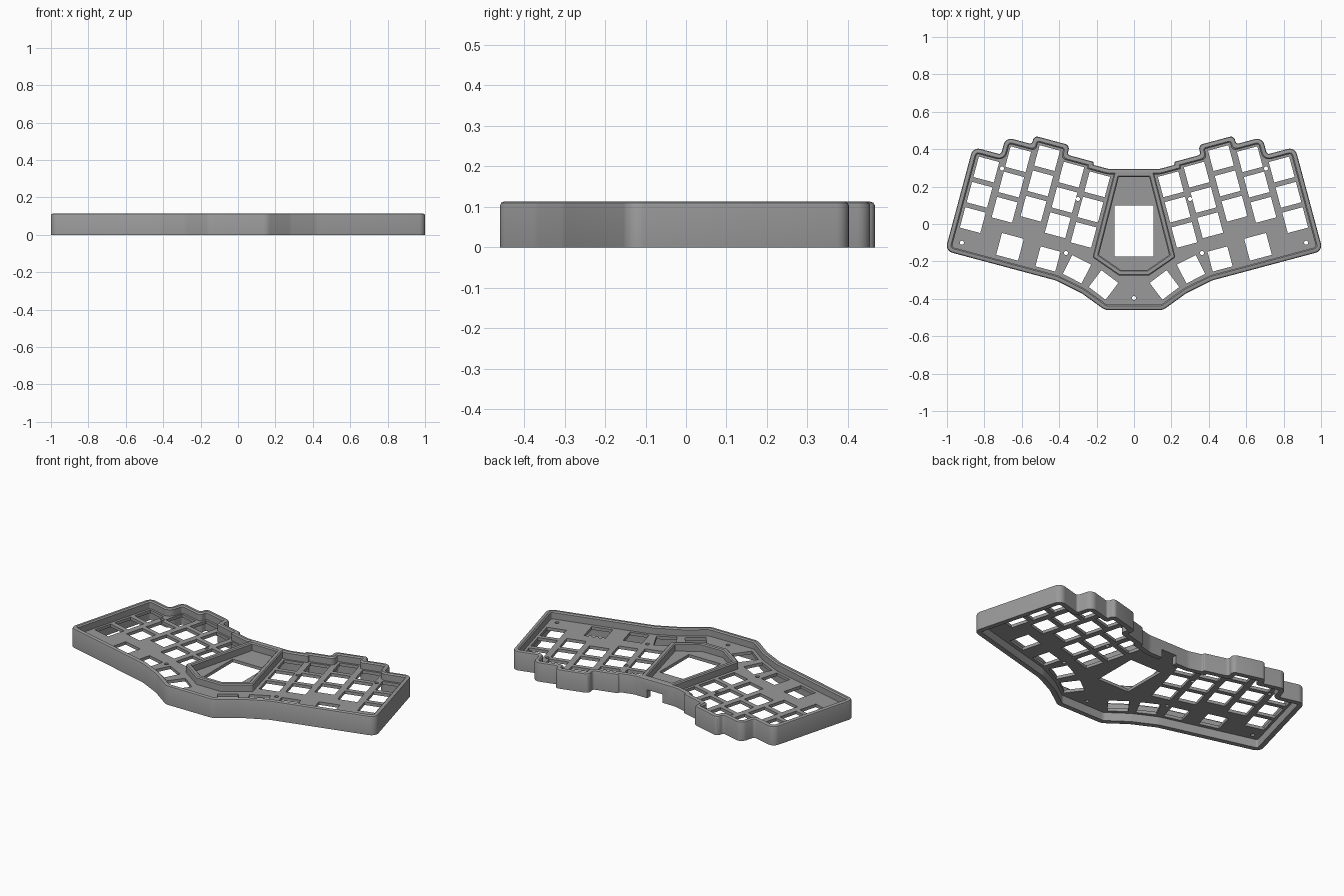
import bpy, bmesh, math
from mathutils import Vector

if "Cube" in bpy.data.objects:
    bpy.data.objects.remove(bpy.data.objects["Cube"])

TILT = math.radians(15)
HEIGHT, PLATE_LOW, PLATE_HIGH = 0.113, 0.050, 0.068

grey = bpy.data.materials.new("case grey")
grey.diffuse_color = (0.32, 0.32, 0.32, 1)
grey.use_nodes = True
grey.node_tree.nodes["Principled BSDF"].inputs["Base Color"].default_value = grey.diffuse_color


def tilted(u, v):
    """Point of the right key block, whose axes are turned by TILT."""
    c, s = math.cos(TILT), math.sin(TILT)
    return (u * c - v * s, u * s + v * c)


def mirrored(half):
    """Close a clockwise right half (x, y, radius) with its mirror image."""
    return half + [(-x, y, r) for x, y, r in reversed(half)]


def rounded(poly, inset=0.0, steps=6):
    """Inset a clockwise polygon and round its corners concentrically."""
    n = len(poly)
    pts = [Vector(p[:2]) for p in poly]
    dirs = [(pts[(i + 1) % n] - pts[i]).normalized() for i in range(n)]
    normals = [Vector((d.y, -d.x)) for d in dirs]
    moved = []
    for i in range(n):
        a, b = normals[i - 1], normals[i]
        moved.append(pts[i] + (a + b) * (inset / (1 + a.dot(b))))
    out = []
    for i in range(n):
        d1, d2 = dirs[i - 1], dirs[i]
        turn = d1.x * d2.y - d1.y * d2.x
        side = 1 if turn < 0 else -1
        angle = math.atan2(turn, d1.dot(d2))
        tan_half = abs(math.tan(angle / 2))
        r = max(poly[i][2] - side * inset, 0.004)
        room = 0.48 * min((moved[i] - moved[i - 1]).length,
                          (moved[(i + 1) % n] - moved[i]).length)
        r = min(r, room / tan_half)
        centre = moved[i] - d1 * r * tan_half + normals[i - 1] * side * r
        spoke = -normals[i - 1] * side * r
        for k in range(steps + 1):
            c, s = math.cos(angle * k / steps), math.sin(angle * k / steps)
            out.append(centre + Vector((spoke.x * c - spoke.y * s,
                                        spoke.x * s + spoke.y * c)))
    return out


def wall(name, poly, profile):
    """Sweep a closed (inset, z) profile around a rounded polygon."""
    bm = bmesh.new()
    rings = [[bm.verts.new((p.x, p.y, z)) for p in rounded(poly, inset)]
             for inset, z in profile]
    n = len(rings[0])
    for k, ring in enumerate(rings):
        below = rings[k - 1]
        for i in range(n):
            j = (i + 1) % n
            bm.faces.new((below[i], below[j], ring[j], ring[i]))
    bmesh.ops.recalc_face_normals(bm, faces=bm.faces)
    mesh = bpy.data.meshes.new(name)
    bm.to_mesh(mesh)
    bm.free()
    obj = bpy.data.objects.new(name, mesh)
    bpy.context.collection.objects.link(obj)
    mesh.materials.append(grey)
    return obj


def square(x, y, angle, size):
    h = size / 2
    c, s = math.cos(angle), math.sin(angle)
    return [Vector((x + a * c - b * s, y + a * s + b * c))
            for a, b in ((-h, -h), (h, -h), (h, h), (-h, h))]


# Case outline: stepped back edge, outer side, bent front edge
half = [(0.135, 0.294, 0.10)]
for u, v, r in [(0.293, 0.249, 0.015), (0.293, 0.265, 0.02),
                (0.44, 0.265, 0.015), (0.44, 0.318, 0.035),
                (0.638, 0.318, 0.035), (0.638, 0.271, 0.015),
                (0.783, 0.271, 0.04), (0.783, 0.175, 0.015),
                (0.938, 0.175, 0.04), (0.938, -0.40, 0.04)]:
    half.append((*tilted(u, v), r))
half += [(0.417, -0.302, 0.15), (0.28, -0.37, 0.15), (0.155, -0.46, 0.06)]
outline = mirrored(half)

# Outer wall with softened rim
case_wall = wall("case_wall", outline, [
    (0, 0), (0, 0.103), (0.003, 0.110), (0.010, HEIGHT),
    (0.022, HEIGHT), (0.029, 0.106), (0.029, 0)])

# Ridge around the centre display bay
bay = mirrored([(0.105, 0.280, 0.008), (0.222, -0.178, 0.012),
                (0.08, -0.276, 0.012)])
wall("display_bay_ridge", bay, [
    (0, PLATE_LOW + 0.005), (0, 0.107), (0.006, HEIGHT),
    (0.024, HEIGHT), (0.030, 0.107), (0.030, PLATE_LOW + 0.005)])

# Key openings: five staggered columns of three, then the front row
keys = []
for u, v in [(0.245, 0.014), (0.392, 0.028), (0.540, 0.080),
             (0.688, 0.034), (0.838, -0.063)]:
    keys += [(*tilted(u, v + row * 0.14), TILT, 0.113) for row in (-1, 0, 1)]
keys += [(0.663, -0.122, TILT, 0.121), (0.46, -0.187, TILT, 0.110),
         (0.305, -0.242, math.radians(27), 0.113),
         (0.163, -0.326, math.radians(37), 0.113)]
loops = [rounded(outline, 0.015)]
for x, y, angle, size in keys:
    loops += [square(x, y, angle, size), square(-x, y, -angle, size)]

# Display window
loops.append([Vector(p) for p in ((-0.105, -0.175), (0.105, -0.175),
                                  (0.105, 0.10), (-0.105, 0.10))])

# Screw holes
screws = [(0.92, -0.10), (0.706, 0.297), (0.30, 0.134), (0.363, -0.155)]
for x, y in screws + [(-x, y) for x, y in screws] + [(0, -0.395)]:
    loops.append([Vector((x + 0.011 * math.cos(k * math.pi / 8),
                          y + 0.011 * math.sin(k * math.pi / 8)))
                  for k in range(16)])

# Switch plate: filled outline with all the openings
curve = bpy.data.curves.new("switch_plate", 'CURVE')
curve.dimensions = '2D'
curve.fill_mode = 'BOTH'
curve.extrude = (PLATE_HIGH - PLATE_LOW) / 2
for loop in loops:
    spline = curve.splines.new('POLY')
    spline.points.add(len(loop) - 1)
    for point, p in zip(spline.points, loop):
        point.co = (p.x, p.y, 0, 1)
    spline.use_cyclic_u = True
curve.materials.append(grey)
plate = bpy.data.objects.new("switch_plate", curve)
plate.location.z = (PLATE_HIGH + PLATE_LOW) / 2
bpy.context.collection.objects.link(plate)
bpy.context.view_layer.objects.active = plate
plate.select_set(True)
bpy.ops.object.convert(target='MESH')

# Cable notch under the back wall
bpy.ops.mesh.primitive_cube_add(size=1, location=(0, 0.28, 0.015))
cutter = bpy.context.object
cutter.scale = (0.10, 0.08, 0.07)
cut = case_wall.modifiers.new("cable_notch", 'BOOLEAN')
cut.operation = 'DIFFERENCE'
cut.solver = 'EXACT'
cut.object = cutter
bpy.context.view_layer.objects.active = case_wall
bpy.ops.object.modifier_apply(modifier=cut.name)
bpy.data.objects.remove(cutter)

# Smooth the rounded corners, keep edges sharp
for obj in bpy.context.scene.objects:
    obj.select_set(True)
bpy.ops.object.shade_smooth_by_angle(angle=math.radians(30))
